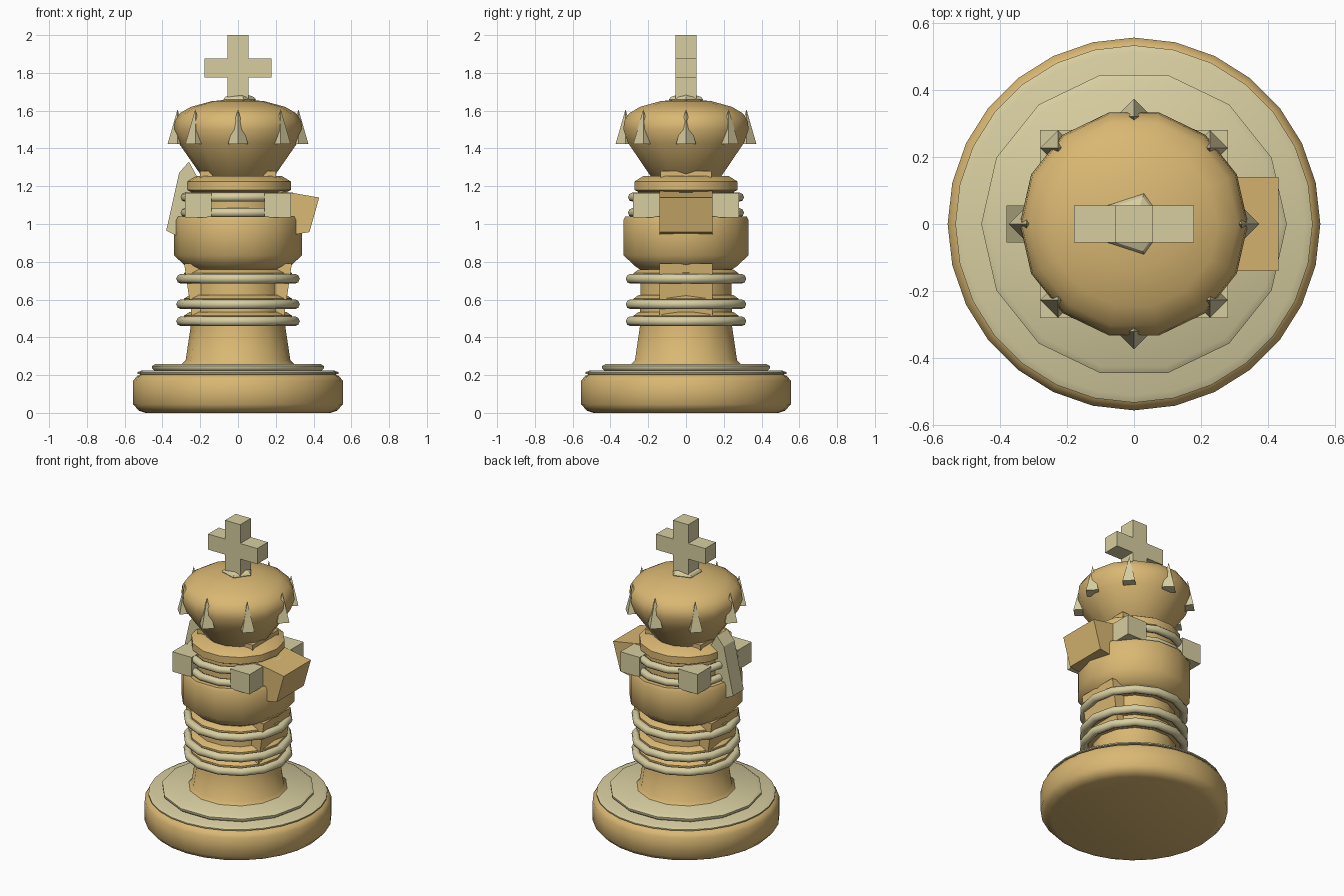
import bpy, bmesh, math
from mathutils import Matrix

if "Cube" in bpy.data.objects:
    bpy.data.objects.remove(bpy.data.objects["Cube"])


def material(name, rgb):
    m = bpy.data.materials.new(name)
    m.diffuse_color = (*rgb, 1)
    m.use_nodes = True
    m.node_tree.nodes["Principled BSDF"].inputs["Base Color"].default_value = m.diffuse_color
    return m


TAN = material("tan wood", (0.70, 0.479, 0.171))
CREAM = material("cream trim", (0.685, 0.617, 0.352))


def finish(name, bm, mat, smooth=None):
    bmesh.ops.recalc_face_normals(bm, faces=bm.faces)
    me = bpy.data.meshes.new(name)
    bm.to_mesh(me)
    bm.free()
    me.materials.append(mat)
    ob = bpy.data.objects.new(name, me)
    bpy.context.collection.objects.link(ob)
    if smooth:
        bpy.ops.object.select_all(action='DESELECT')
        ob.select_set(True)
        bpy.context.view_layer.objects.active = ob
        bpy.ops.object.shade_smooth_by_angle(angle=math.radians(smooth))
    return ob


def lathe(name, profile, mat, sides=14, smooth=50):
    """Turned solid from (radius, z) points, capped at both ends."""
    bm = bmesh.new()
    rings = [[bm.verts.new((r * math.cos(2 * math.pi * i / sides),
                            r * math.sin(2 * math.pi * i / sides), z))
              for i in range(sides)] for r, z in profile]
    for a, b in zip(rings, rings[1:]):
        for i in range(sides):
            j = (i + 1) % sides
            bm.faces.new((a[i], a[j], b[j], b[i]))
    bm.faces.new(rings[0])
    bm.faces.new(rings[-1])
    return finish(name, bm, mat, smooth)


def torus(name, outer, minor, z, mat, sides=14, seg=8):
    bm = bmesh.new()
    grid = []
    for i in range(sides):
        a = 2 * math.pi * i / sides
        row = []
        for k in range(seg):
            b = 2 * math.pi * k / seg
            r = outer - minor + minor * math.cos(b)
            row.append(bm.verts.new((r * math.cos(a), r * math.sin(a), z + minor * math.sin(b))))
        grid.append(row)
    for i in range(sides):
        p, q = grid[i], grid[(i + 1) % sides]
        for k in range(seg):
            m = (k + 1) % seg
            bm.faces.new((p[k], q[k], q[m], p[m]))
    return finish(name, bm, mat, 60)


def prism(name, outline, half, mat):
    """Flat-sided block from an (x, z) outline, spanning y = -half..half."""
    bm = bmesh.new()
    front = [bm.verts.new((x, -half, z)) for x, z in outline]
    back = [bm.verts.new((x, half, z)) for x, z in outline]
    n = len(outline)
    bm.faces.new(front)
    bm.faces.new(back)
    for i in range(n):
        j = (i + 1) % n
        bm.faces.new((front[i], front[j], back[j], back[i]))
    return finish(name, bm, mat)


# Base and its two trim steps
lathe("base", [(0.49, 0), (0.525, 0.012), (0.555, 0.045), (0.555, 0.17), (0.535, 0.195), (0.50, 0.21)], TAN, 28)
lathe("base_trim", [(0.50, 0.20), (0.532, 0.207), (0.532, 0.215), (0.51, 0.225)], CREAM, 28)
lathe("base_step", [(0.44, 0.222), (0.455, 0.235), (0.455, 0.248), (0.435, 0.26)], CREAM)

# Column with collars and rings
lathe("column", [(0.30, 0.255), (0.277, 0.28), (0.25, 0.46), (0.245, 0.78)], TAN)
for n, z in enumerate((0.485, 0.575, 0.71)):
    torus(f"column_ring_{n + 1}", 0.327, 0.026, z, CREAM)
    lathe(f"column_collar_{n + 1}", [(0.285, z - 0.01), (0.285, z + 0.03), (0.255, z + 0.05)], TAN)
prism("column_block", [(-0.24, 0.48), (0.24, 0.48), (0.285, 0.79), (-0.285, 0.79)], 0.14, TAN)

# Body bowl
lathe("body", [(0.25, 0.76), (0.275, 0.775), (0.34, 0.835), (0.34, 1.02), (0.33, 1.04)], TAN)

# Neck, rings and corner blocks
lathe("neck", [(0.26, 1.03), (0.26, 1.17), (0.28, 1.18), (0.28, 1.225), (0.23, 1.255)], TAN)
for n, z in enumerate((1.06, 1.142)):
    torus(f"neck_ring_{n + 1}", 0.315, 0.024, z, CREAM)
prism("neck_block", [(-0.2, 1.1), (0.2, 1.1), (0.2, 1.28), (-0.2, 1.28)], 0.135, TAN)
for sx in (-1, 1):
    for sy in (-1, 1):
        bm = bmesh.new()
        bmesh.ops.create_cube(bm, size=1, matrix=Matrix.Translation((sx * 0.21, sy * 0.21, 1.1))
                              @ Matrix.Diagonal((0.14, 0.14, 0.13, 1)))
        finish("corner_block", bm, CREAM)

# Tilted block on one side, slanted slab on the other
prism("side_block", [(0.2, 1.18), (0.43, 1.14), (0.378, 0.957), (0.15, 0.92)], 0.14, TAN)
prism("side_slab", [(-0.38, 0.965), (-0.312, 1.27), (-0.26, 1.33), (-0.20, 1.22), (-0.29, 0.92)], 0.055, CREAM)

# Crown
lathe("crown", [(0.16, 1.235), (0.19, 1.25), (0.315, 1.43), (0.34, 1.50), (0.335, 1.545),
                (0.31, 1.585), (0.25, 1.62), (0.14, 1.65), (0.04, 1.66)], TAN)
for i in range(8):
    a = i * math.pi / 4
    bm = bmesh.new()
    bmesh.ops.create_cone(bm, cap_ends=True, segments=4, radius1=0.053, radius2=0, depth=0.185,
                          matrix=Matrix.Translation((0.32 * math.cos(a), 0.32 * math.sin(a), 1.515)))
    # point the base corners along x and y
    if max(abs(v.co.x - 0.32 * math.cos(a)) for v in bm.verts) < 0.045:
        c = (0.32 * math.cos(a), 0.32 * math.sin(a), 0)
        bmesh.ops.rotate(bm, verts=bm.verts, cent=c, matrix=Matrix.Rotation(math.pi / 4, 3, 'Z'))
    finish("crown_spike", bm, CREAM)

# Finial and cross
lathe("finial", [(0.085, 1.643), (0.095, 1.66), (0.085, 1.672), (0.04, 1.688)], CREAM, 5, 20)
w, arm, lo, hi = 0.055, 0.178, 1.775, 1.877
prism("cross", [(-w, 1.65), (w, 1.65), (w, lo), (arm, lo), (arm, hi), (w, hi),
                (w, 2), (-w, 2), (-w, hi), (-arm, hi), (-arm, lo), (-w, lo)], w, CREAM)
